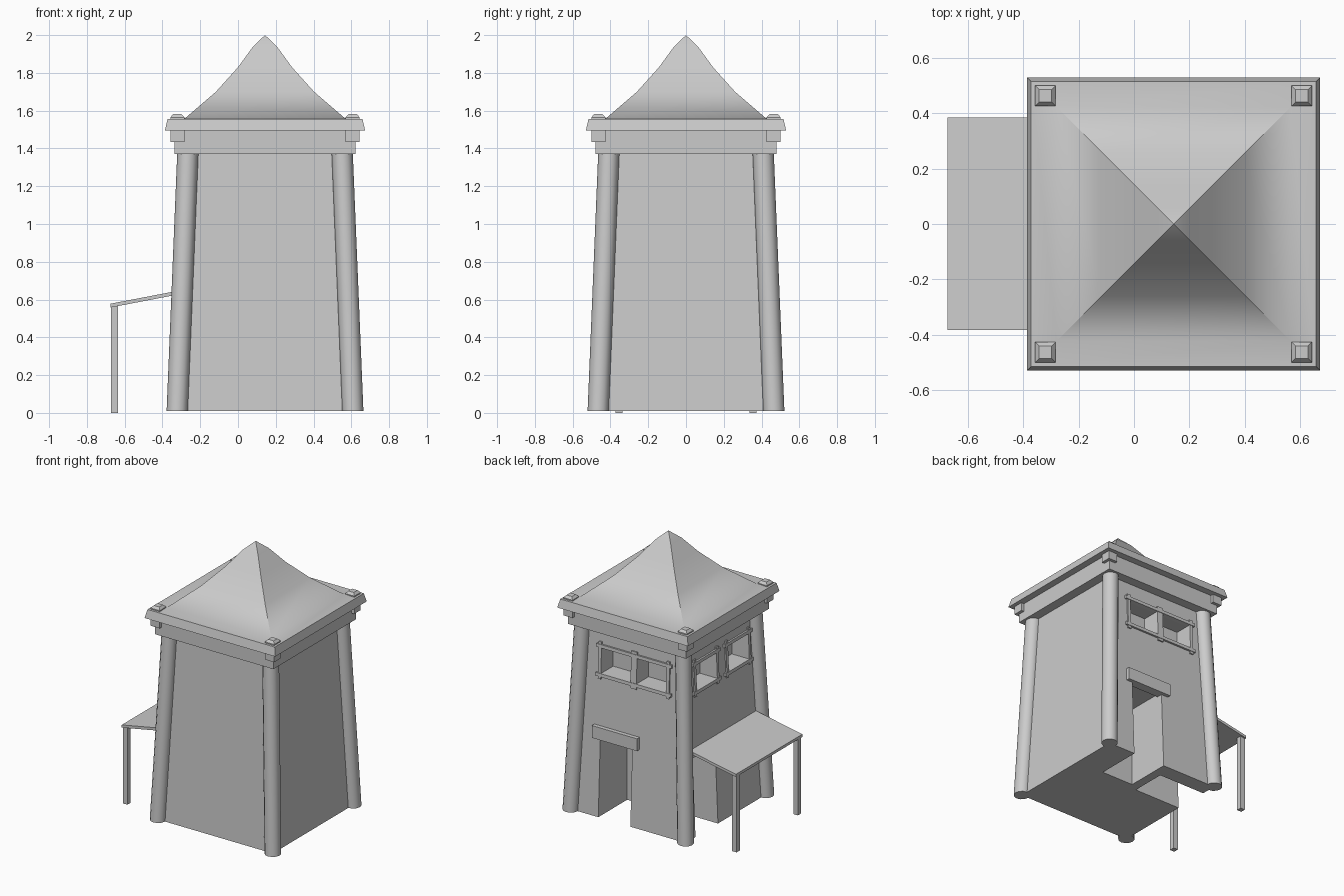
import bpy, bmesh, math
from mathutils import Matrix, Vector

if "Cube" in bpy.data.objects:
    bpy.data.objects.remove(bpy.data.objects["Cube"])

CX = 0.143                      # tower axis
Z0, Z1 = 0.01, 1.37             # wall bottom and top
H0, H1 = 0.465, 0.409           # wall half width at bottom and top
TILT = math.atan2(H0 - H1, Z1 - Z0)


def half(z):
    return H0 + (H1 - H0) * (z - Z0) / (Z1 - Z0)


def finish(name, bm, smooth=None):
    bmesh.ops.recalc_face_normals(bm, faces=bm.faces)
    me = bpy.data.meshes.new(name)
    bm.to_mesh(me)
    bm.free()
    ob = bpy.data.objects.new(name, me)
    bpy.context.collection.objects.link(ob)
    if smooth:
        bpy.ops.object.select_all(action='DESELECT')
        ob.select_set(True)
        bpy.context.view_layer.objects.active = ob
        bpy.ops.object.shade_smooth_by_angle(angle=math.radians(smooth))
    return ob


def box(name, lo, hi, matrix=None):
    lo, hi = Vector(lo), Vector(hi)
    bm = bmesh.new()
    bmesh.ops.create_cube(bm, size=1)
    for v in bm.verts:
        v.co = Vector(v.co[i] * (hi[i] - lo[i]) + (lo[i] + hi[i]) / 2 for i in range(3))
    if matrix:
        bm.transform(matrix)
    return finish(name, bm)


def square_loft(name, profile, cx=CX, cy=0, smooth=None):
    """Stack of square rings (half width, z); a zero width makes a point."""
    bm = bmesh.new()
    rings = []
    for h, z in profile:
        if h == 0:
            rings.append([bm.verts.new((cx, cy, z))] * 4)
        else:
            rings.append([bm.verts.new((cx + sx * h, cy + sy * h, z))
                          for sx, sy in ((-1, -1), (1, -1), (1, 1), (-1, 1))])
    bm.faces.new(rings[0])
    for a, b in zip(rings, rings[1:]):
        for i in range(4):
            j = (i + 1) % 4
            quad = [a[i], a[j], b[j], b[i]]
            bm.faces.new(list(dict.fromkeys(quad)))
    if profile[-1][0]:
        bm.faces.new(rings[-1])
    return finish(name, bm, smooth)


# tapered walls with door passages and window recesses cut in
walls = square_loft("walls", [(H0, Z0), (H1, Z1)])
WZ = (1.05, 1.235)
BACK_WIN = [(0.148, 0.388), (-0.14, 0.10)]
SIDE_WIN = [(0.05, 0.285), (-0.32, -0.085)]
cutters = [box("cut", (0.126, 0.13, -0.1), (0.386, 0.7, 0.60)),
           box("cut", (-0.6, 0.09, -0.1), (0.06, 0.35, 0.58))]
cutters += [box("cut", (a, 0.29, WZ[0]), (b, 0.6, WZ[1])) for a, b in BACK_WIN]
cutters += [box("cut", (-0.6, a, WZ[0]), (CX - 0.29, b, WZ[1])) for a, b in SIDE_WIN]
bpy.context.view_layer.objects.active = walls
for c in cutters:
    m = walls.modifiers.new("cut", 'BOOLEAN')
    m.operation, m.solver, m.object = 'DIFFERENCE', 'EXACT', c
    bpy.ops.object.modifier_apply(modifier=m.name)
    bpy.data.objects.remove(c)

# leaning corner posts
for sx in (-1, 1):
    for sy in (-1, 1):
        bm = bmesh.new()
        bmesh.ops.create_cone(bm, cap_ends=True, segments=12, radius1=0.056,
                              radius2=0.056, depth=Z1 - Z0 + 0.02)
        for v in bm.verts:
            v.co.z += (Z0 + Z1 + 0.02) / 2
            v.co.x += CX + sx * half(v.co.z)
            v.co.y += sy * half(v.co.z)
        finish("corner_post", bm, 40)

# window frames: bars lying on the leaning wall, ends overlapping
ZM = (WZ[0] + WZ[1]) / 2


def frame(name, spans, matrix):
    t, ov, d = 0.024, 0.018, 0.014
    zl, zh = WZ[0] - ZM, WZ[1] - ZM
    lo, hi = min(s[0] for s in spans), max(s[1] for s in spans)
    for z in (zl - t, zh):
        box(name + "_rail", (lo - t - ov, -0.02, z), (hi + t + ov, d, z + t), matrix)
    for a, b in spans:
        for x in (a - t, b):
            box(name + "_stile", (x, -0.02, zl - t - ov), (x + t, d - 0.004, zh + t + ov), matrix)


lean = Matrix.Rotation(TILT, 4, 'X')
frame("back_window", BACK_WIN, Matrix.Translation((0, half(ZM), ZM)) @ lean)
side = Matrix.Translation((CX - half(ZM), 0, ZM)) @ Matrix.Rotation(math.pi / 2, 4, 'Z') @ lean
for s in SIDE_WIN:
    frame("side_window", [s], side)

# beam over the back door
box("door_lintel", (0.07, 0.40, 0.58), (0.436, 0.468, 0.67))

# top band, eave slab and flared roof
square_loft("top_band", [(0.479, Z1), (0.479, 1.50)])
square_loft("roof", [(0.53, 1.495), (0.516, 1.556), (0.423, 1.56), (0.26, 1.70),
                     (0.143, 1.83), (0.063, 1.94), (0, 2.0)], smooth=45)

# corner pegs: block below the eave, bevelled cap above
for sx in (-1, 1):
    for sy in (-1, 1):
        square_loft("eave_peg", [(0.037, 1.435), (0.037, 1.565), (0.022, 1.582)],
                    CX + sx * 0.464, sy * 0.464)

# sloped awning on two thin posts
bm = bmesh.new()
prof = [(-0.675, 0.558), (-0.675, 0.578), (-0.30, 0.65), (-0.30, 0.63)]
face = bm.faces.new([bm.verts.new((x, -0.383, z)) for x, z in prof])
ext = bmesh.ops.extrude_face_region(bm, geom=[face])["geom"]
for v in ext:
    if isinstance(v, bmesh.types.BMVert):
        v.co.y = 0.386
if not face.is_valid or len(bm.faces) < 6:
    bm.faces.new([v for v in bm.verts if v.co.y < 0])
finish("awning", bm)
for s in (-1, 1):
    box("awning_post", (-0.672, s * 0.355 - 0.019, 0), (-0.635, s * 0.355 + 0.019, 0.568))
